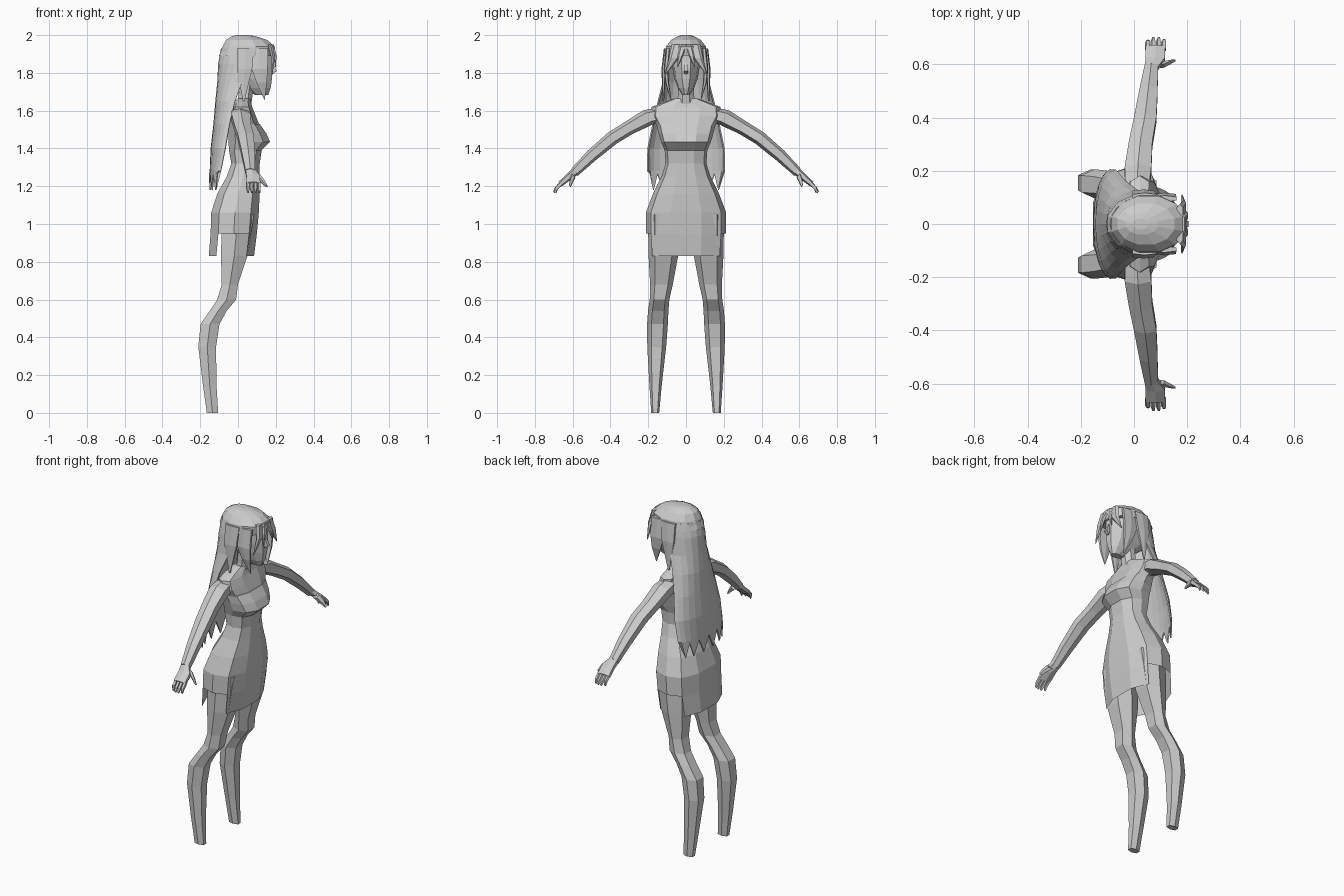
import bpy, bmesh, math
from mathutils import Vector

grey = bpy.data.materials.new("plain grey")
grey.diffuse_color = (0.6, 0.6, 0.6, 1)


def finish(name, bm, mirror=False, thick=0):
    bmesh.ops.recalc_face_normals(bm, faces=bm.faces)
    me = bpy.data.meshes.new(name)
    bm.to_mesh(me)
    bm.free()
    me.materials.append(grey)
    ob = bpy.data.objects.new(name, me)
    bpy.context.collection.objects.link(ob)
    if thick:
        ob.modifiers.new("thickness", 'SOLIDIFY').thickness = thick
    if mirror:
        m = ob.modifiers.new("mirror", 'MIRROR')
        m.use_axis = (False, True, False)
        m.use_mirror_merge = False
    return ob


def skin(bm, rings, closed=True):
    faces = []
    for a, b in zip(rings, rings[1:]):
        n = len(a)
        for i in range(n if closed else n - 1):
            j = (i + 1) % n
            faces.append(bm.faces.new((a[i], a[j], b[j], b[i])))
    return faces


def loft(name, secs, n=8, v=(0, 1, 0), p=1.0, mirror=False, caps=(True, True), slit=None):
    """Sections (cx, cy, cz, rx, rv): rounded rings spanned by x and v."""
    bm = bmesh.new()
    v = Vector(v)
    sp = lambda t: math.copysign(abs(t) ** p, t) if abs(t) > 1e-6 else 0
    rings = []
    for cx, cy, cz, rx, rv in secs:
        ring = []
        for i in range(n):
            a = 2 * math.pi * (i + 0.5) / n
            k = 1 / math.cos(math.pi / n)
            c, s = sp(min(1, max(-1, math.cos(a) * k))), sp(min(1, max(-1, math.sin(a) * k)))
            ring.append(bm.verts.new(Vector((cx + rx * c, cy, cz)) + v * rv * s))
        rings.append(ring)
    faces = skin(bm, rings)
    if caps[0]:
        bm.faces.new(rings[0])
    if caps[1]:
        bm.faces.new(rings[-1])
    if slit:
        bm.normal_update()
        cut = [f for f in faces if f.calc_center_median().z < slit and abs(f.normal.y) > 0.9]
        bmesh.ops.delete(bm, geom=cut, context='FACES')
    return finish(name, bm, mirror)


def body(rows):
    """Rows (z, back x, front x, half width) to centred sections."""
    return [((b + f) / 2, 0, z, (f - b) / 2, w) for z, b, f, w in rows]


# Shoulders and chest
loft("shoulders", body([(1.52, -.045, .115, .155), (1.57, -.04, .095, .185),
                        (1.62, -.033, .075, .182), (1.64, -.025, .07, .13),
                        (1.665, .0, .065, .06)]), n=10, p=.85)
# Dress: bust, waist, hips and short skirt with side slits
loft("dress_bodice", body([(1.53, -.046, .115, .158), (1.48, -.05, .15, .145),
                           (1.435, -.05, .17, .132), (1.39, -.048, .125, .113),
                           (1.32, -.035, .115, .108), (1.25, -.06, .115, .13)]),
     n=10, p=.85, caps=(True, False))
loft("dress_skirt", body([(1.25, -.06, .115, .13), (1.16, -.11, .115, .175),
                          (1.06, -.142, .11, .213), (.95, -.145, .10, .213),
                          (.83, -.155, .085, .205)]),
     n=10, p=.85, caps=(False, False), slit=.95)

# Legs
loft("leg", [(0, .112, 1.05, .085, .09), (-.02, .12, .83, .07, .078),
             (-.043, .13, .68, .043, .06), (-.06, .14, .60, .05, .052),
             (-.105, .147, .54, .045, .054), (-.148, .151, .47, .05, .055),
             (-.163, .155, .35, .047, .05), (-.15, .161, .15, .036, .033),
             (-.135, .163, 0, .03, .021)], n=6, mirror=True)

# Arms and hands
V = (0, .6, .8)
loft("arm", [(.012, .13, 1.58, .045, .045), (.015, .2, 1.565, .05, .046),
             (.025, .3, 1.51, .044, .038), (.042, .39, 1.455, .042, .037),
             (.055, .5, 1.362, .034, .033), (.065, .59, 1.275, .025, .026)],
     n=6, v=V, mirror=True)
loft("palm", [(.065, .585, 1.28, .025, .022), (.08, .62, 1.25, .036, .018),
              (.08, .665, 1.212, .037, .015)], n=6, v=V, mirror=True)
for i in range(4):
    x = .051 + i * .02
    tip = (.69, .70, .70, .693)[i]
    loft("finger", [(x, .655, 1.22, .009, .011), (x, .685, 1.19, .009, .010),
                    (x + .002, tip, 1.168, .005, .006)], n=5, v=V, mirror=True)
loft("thumb", [(.095, .595, 1.258, .018, .016), (.125, .607, 1.23, .013, .013),
               (.15, .615, 1.2, .006, .007)], n=5, v=V, mirror=True)

# Neck, head and nose
loft("neck", [(.03, 0, 1.63, .04, .05), (.04, 0, 1.68, .037, .043),
              (.05, 0, 1.77, .04, .043)], n=8)
loft("head", [(.125, 0, 1.683, .035, .02), (.105, 0, 1.72, .068, .043),
              (.07, 0, 1.77, .11, .062), (.058, 0, 1.83, .125, .072),
              (.05, 0, 1.92, .125, .08)], n=10)
loft("nose", [(.175, 0, 1.86, .008, .006), (.187, 0, 1.81, .018, .012),
              (.178, 0, 1.795, .008, .008)], n=4)

# Hair crown
loft("hair_crown", [(.045, 0, 1.89, .145, .113), (.057, 0, 1.94, .138, .105),
                    (.045, 0, 1.975, .108, .078), (.03, 0, 1.995, .06, .04),
                    (.025, 0, 2.0, .03, .02)], n=12)


# Long back hair: curved sheet with a jagged hem
def back_hair():
    bm = bmesh.new()
    rows = [(1.93, .05, .14, .106, 110), (1.85, .03, .135, .116, 105),
            (1.75, .005, .115, .125, 98), (1.65, -.02, .1, .15, 92),
            (1.53, -.045, .085, .178, 90), (1.4, -.065, .08, .205, 88),
            (1.28, -.085, .065, .207, 85), (1.22, -.1, .053, .19, 80)]
    n, rings = 12, []
    for r, (z, cx, rx, ry, arc) in enumerate(rows):
        ring = []
        for i in range(n + 1):
            a = math.radians(arc) * (2 * i / n - 1)
            dz = (-.04 if i % 2 else .045) if r == len(rows) - 1 else 0
            ring.append(bm.verts.new((cx - rx * math.cos(a), ry * math.sin(a), z + dz)))
        rings.append(ring)
    skin(bm, rings, closed=False)
    finish("back_hair", bm, thick=.008)


back_hair()

# Face locks and fringe, each a flat tapering strand
strands = {
    "side_lock": [(.115, .095, 1.93, .045, .012), (.115, .106, 1.82, .042, .012),
                  (.125, .1, 1.75, .028, .01), (.14, .08, 1.66, .002, .002)],
    "ear_lock": [(.04, .105, 1.93, .045, .012), (.035, .118, 1.82, .04, .012),
                 (.03, .12, 1.65, .004, .004)],
    "fringe": [(.172, .04, 1.95, .012, .036), (.186, .062, 1.88, .01, .028),
               (.18, .11, 1.79, .002, .002)],
    "middle_fringe": [(.18, .012, 1.95, .01, .02), (.196, .03, 1.89, .008, .014),
                      (.198, .045, 1.83, .002, .002)],
}
for name, secs in strands.items():
    loft(name, secs, n=6, mirror=True)
